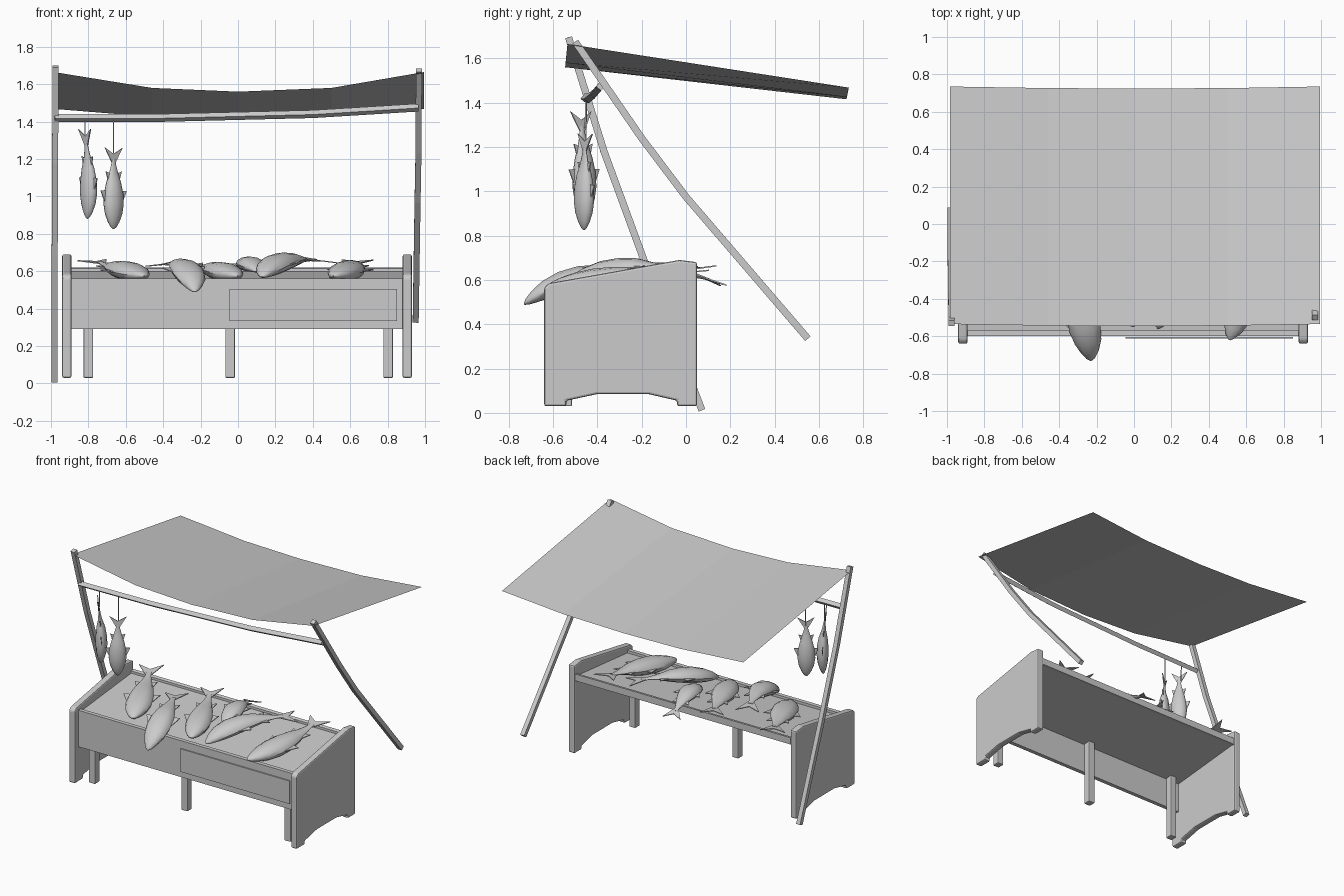
import bpy, bmesh
from mathutils import Vector as V
from math import cos, sin, pi

cube = bpy.data.objects.get("Cube")
if cube:
    bpy.data.objects.remove(cube, do_unlink=True)

grey = bpy.data.materials.new("plain_grey")
grey.use_nodes = True
grey.diffuse_color = (0.6, 0.6, 0.6, 1)
grey.node_tree.nodes["Principled BSDF"].inputs["Base Color"].default_value = (0.6, 0.6, 0.6, 1)


def finish(name, bm, bevel=0, smooth=False, normals=True):
    if normals:
        bmesh.ops.recalc_face_normals(bm, faces=bm.faces)
    mesh = bpy.data.meshes.new(name)
    bm.to_mesh(mesh)
    bm.free()
    mesh.materials.append(grey)
    ob = bpy.data.objects.new(name, mesh)
    bpy.context.collection.objects.link(ob)
    if bevel:
        mod = ob.modifiers.new("soft_edges", "BEVEL")
        mod.width, mod.segments = bevel, 2
    if smooth:
        for o in bpy.context.selected_objects:
            o.select_set(False)
        bpy.context.view_layer.objects.active = ob
        ob.select_set(True)
        bpy.ops.object.shade_smooth_by_angle(angle=0.8)
    return ob


def loft(bm, rings):
    loops = [[bm.verts.new(p) for p in ring] for ring in rings]
    n = len(loops[0])
    for a, b in zip(loops, loops[1:]):
        for i in range(n):
            bm.faces.new((a[i], a[(i + 1) % n], b[(i + 1) % n], b[i]))
    bm.faces.new(loops[0][::-1])
    bm.faces.new(loops[-1])


def box(name, x, y, z, bevel=0):
    bm = bmesh.new()
    loft(bm, [[(x[0], y[0], h), (x[1], y[0], h), (x[1], y[1], h), (x[0], y[1], h)] for h in z])
    return finish(name, bm, bevel)


def extrude_x(name, profile, x0, x1, bevel=0):
    bm = bmesh.new()
    loft(bm, [[(x, y, z) for y, z in profile] for x in (x0, x1)])
    return finish(name, bm, bevel)


def beam(name, points, size, side):
    """Square timber swept along a bent path."""
    bm, pts, rings = bmesh.new(), [V(p) for p in points], []
    for i, p in enumerate(pts):
        t = (pts[min(i + 1, len(pts) - 1)] - pts[max(i - 1, 0)]).normalized()
        u = t.cross(V(side)).normalized()
        v = t.cross(u)
        h = size / 2
        rings.append([p + u * a * h + v * b * h for a, b in ((1, 1), (-1, 1), (-1, -1), (1, -1))])
    loft(bm, rings)
    return finish(name, bm)


def fish(name, head, mid, tail, width, thick, flat):
    """Flattened body bent through three points, with forked tail and fins."""
    a, m, b = V(head), V(mid), V(tail)
    c = m * 2 - (a + b) / 2
    bm = bmesh.new()

    def frame(s):
        p = a * (1 - s) ** 2 + c * 2 * s * (1 - s) + b * s * s
        t = ((c - a) * (1 - s) + (b - c) * s).normalized()
        u = t.cross(V(flat)).normalized()
        return p, u, u.cross(t)

    rings = []
    for s, r in ((0, .06), (.03, .3), (.1, .58), (.2, .85), (.33, 1), (.47, .95),
                 (.6, .74), (.72, .46), (.82, .24), (.88, .2)):
        p, u, n = frame(s)
        k = r * (1 if s < .7 else .7)
        rings.append([p + u * width * r * cos(i * pi / 6) + n * thick * k * sin(i * pi / 6)
                      for i in range(12)])
    loft(bm, rings)

    def fin(outline):
        # thin plate lying in the plane of the body
        sides = []
        for d in (-.003, .003):
            ring = []
            for s, w in outline:
                p, u, n = frame(s)
                ring.append(p + u * w * width + n * d)
            sides.append(ring)
        loft(bm, sides)

    for k in (1, -1):
        fin([(.84, 0), (.84, .22 * k), (1, .95 * k), (.93, 0)])
        fin([(.34, .9 * k), (.5, 1.4 * k), (.5, .8 * k)])
        fin([(.62, .6 * k), (.73, .85 * k), (.71, .4 * k)])
    return finish(name, bm, smooth=True)


# End boards with arched feet
end_profile = [(-.64, .03), (-.64, .565), (-.62, .585), (-.03, .69), (.05, .68), (.05, .03),
               (-.04, .03), (-.04, .055), (-.17, .085), (-.4, .085), (-.54, .055), (-.54, .03)]
extrude_x("left_end_board", end_profile, .88, .93, .01)
extrude_x("right_end_board", end_profile, -.94, -.89, .01)

# Sloping tray, front board and raised front plate
extrude_x("tray", [(-.58, .515), (-.58, .54), (.04, .6), (.04, .575)], -.89, .88)
extrude_x("tray_back_rail", [(.02, .57), (.02, .615), (.045, .62), (.045, .57)], -.89, .88)
box("front_board", (-.89, .88), (-.6, -.57), (.29, .56))
box("front_plate", (-.045, .85), (-.612, -.603), (.335, .505))

# Front legs
for label, x in (("right", -.8), ("middle", -.042), ("left", .803)):
    box(label + "_leg", (x - .026, x + .026), (-.57, -.515), (.03, .53), .006)

# Bent poles and crossbar
beam("right_pole", [(-.975, -.53, 1.695), (-.978, -.37, 1.18), (-.98, -.19, .69), (-.98, .072, .012)],
     .032, (1, 0, 0))
beam("left_pole", [(.967, -.5, 1.675), (.965, -.2, 1.24), (.96, 0, .975), (.95, .55, .335)],
     .032, (1, 0, 0))
beam("crossbar", [(-.98, -.455, 1.42), (-.4, -.44, 1.42), (.4, -.415, 1.44), (.965, -.385, 1.475)],
     .03, (0, .8, 1))

# Sagging cloth awning, a single sheet
bm = bmesh.new()
rows = []
for front_x, sag in ((-.985, 0), (-.46, .085), (0, .105), (.5, .085), (.995, 0)):
    rows.append([bm.verts.new((front_x, -.535 - sag * .1, 1.665 - sag)),
                 bm.verts.new((front_x, .735 - sag * .1, 1.468 - sag * .5))])
for (a, b), (c, d) in zip(rows, rows[1:]):
    bm.faces.new((a, c, d, b))
finish("awning", bm, normals=False)

# Fish lying on the tray: head, middle, tail, half width, half thickness
catch = [
    ((-.5, -.52, .575), (-.62, -.24, .61), (-.78, .1, .66), .09, .05),
    ((-.23, -.73, .49), (-.29, -.46, .62), (-.42, -.12, .63), .085, .05),
    ((0, -.55, .575), (-.11, -.27, .605), (-.26, .07, .64), .085, .05),
    ((.1, -.3, .6), (.05, -.08, .64), (0, .17, .575), .07, .04),
    ((.13, -.56, .57), (.25, -.28, .655), (.48, 0, .65), .085, .05),
    ((.51, -.62, .575), (.6, -.3, .61), (.64, .05, .66), .09, .055),
]
for i, (head, mid, tail, w, t) in enumerate(catch):
    fish("tray_fish_%d" % (i + 1), head, mid, tail, w, t, (0, -.1, 1))

# Hanging fish with their strings
fish("hanging_fish_1", (-.805, -.46, .88), (-.8, -.46, 1.1), (-.82, -.475, 1.36), .06, .04, (.82, .57, 0))
fish("hanging_fish_2", (-.665, -.46, .825), (-.665, -.46, 1.03), (-.665, -.455, 1.26), .06, .04, (.57, -.82, 0))
beam("string_1", [(-.818, -.455, 1.29), (-.818, -.452, 1.42)], .005, (1, 0, 0))
beam("string_2", [(-.665, -.452, 1.2), (-.665, -.448, 1.42)], .005, (1, 0, 0))
